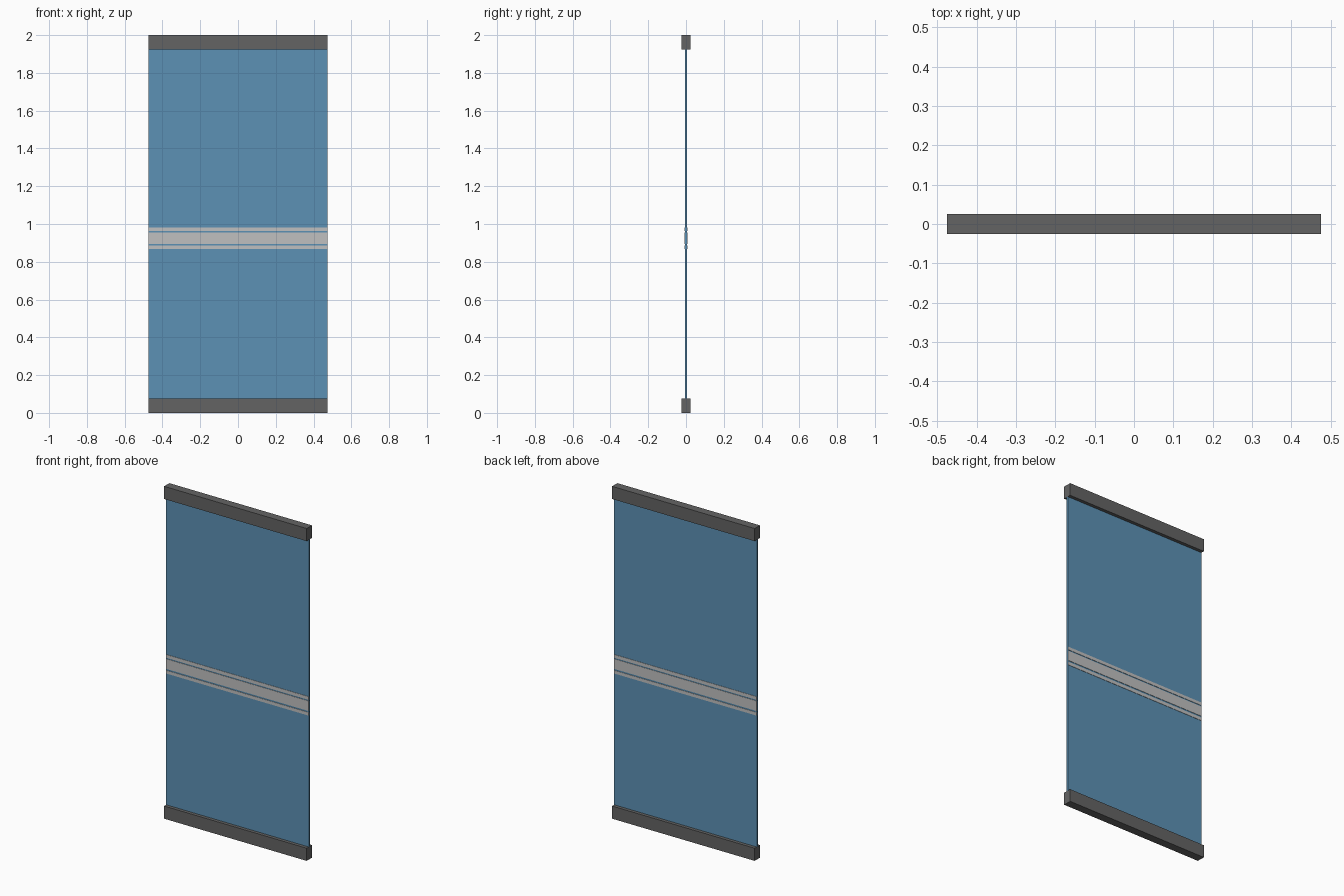
import bpy
import bmesh

if "Cube" in bpy.data.objects:
    bpy.data.objects.remove(bpy.data.objects["Cube"])

HALF_W = 0.475


def material(name, rgb):
    m = bpy.data.materials.new(name)
    m.diffuse_color = (*rgb, 1.0)
    m.use_nodes = True
    m.node_tree.nodes["Principled BSDF"].inputs["Base Color"].default_value = m.diffuse_color
    return m


blue_glass = material("blue_glass", (0.107, 0.283, 0.462))
dark_metal = material("dark_metal", (0.127, 0.127, 0.127))
frosted_grey = material("frosted_grey", (0.53, 0.53, 0.53))


def box(name, y0, y1, z0, z1, mat):
    bm = bmesh.new()
    bmesh.ops.create_cube(bm, size=1.0)
    for v in bm.verts:
        v.co.x *= 2 * HALF_W
        v.co.y = y0 if v.co.y < 0 else y1
        v.co.z = z0 if v.co.z < 0 else z1
    mesh = bpy.data.meshes.new(name)
    bm.to_mesh(mesh)
    bm.free()
    mesh.materials.append(mat)
    obj = bpy.data.objects.new(name, mesh)
    bpy.context.collection.objects.link(obj)
    return obj


# Glass pane between the two rails
box("glass_pane", -0.005, 0.005, 0.076, 1.924, blue_glass)

# Bottom and top clamping rails
box("bottom_rail", -0.025, 0.025, 0.0, 0.076, dark_metal)
box("top_rail", -0.025, 0.025, 1.924, 2.0, dark_metal)

# Safety marking: a wide band between two thin lines, on both faces
stripes = {"lower_stripe": (0.867, 0.886),
           "middle_band": (0.895, 0.955),
           "upper_stripe": (0.962, 0.981)}
for name, (z0, z1) in stripes.items():
    box("front_" + name, -0.007, -0.005, z0, z1, frosted_grey)
    box("back_" + name, 0.005, 0.007, z0, z1, frosted_grey)
